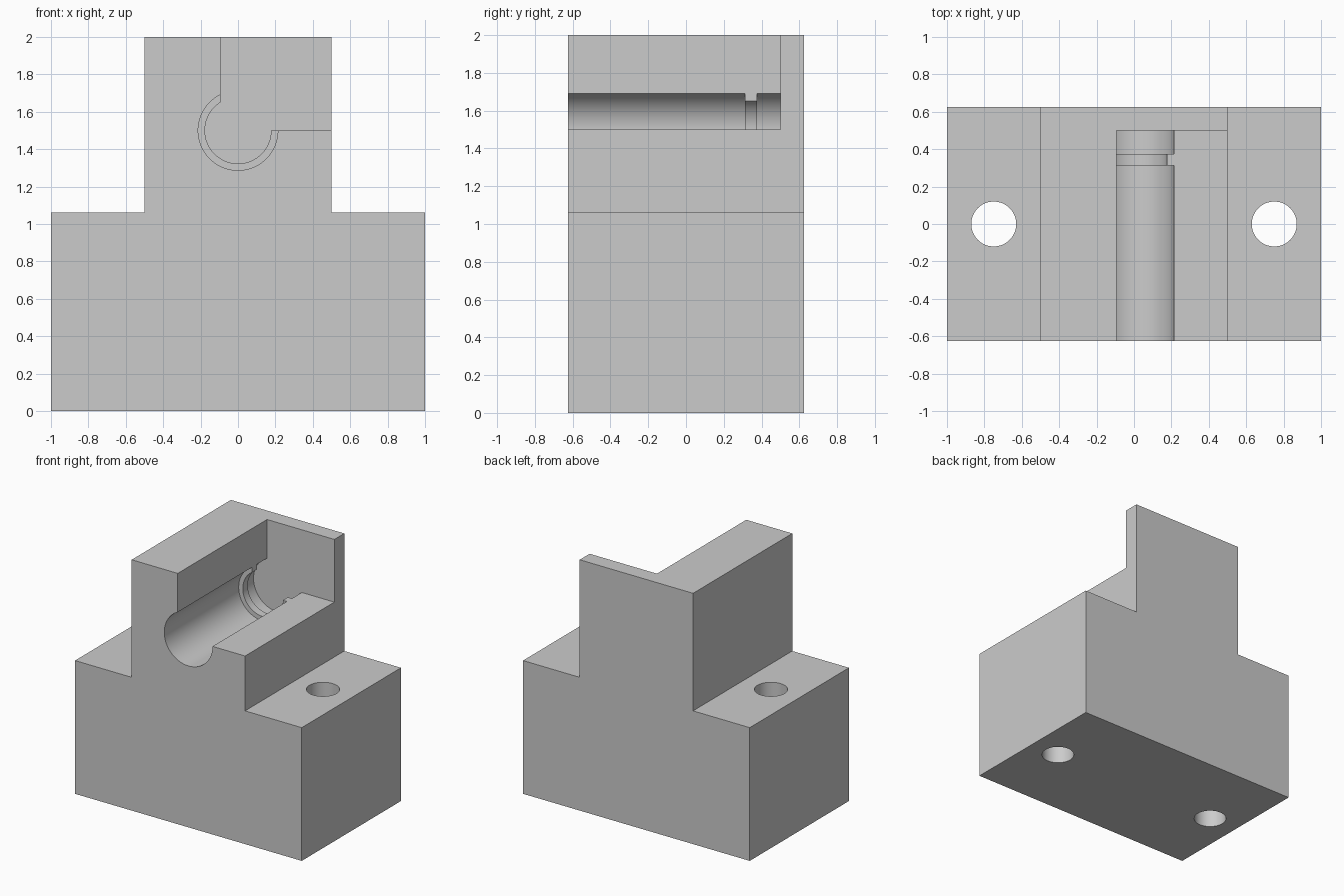
import bpy, bmesh, math

default = bpy.data.objects.get("Cube")
if default:
    bpy.data.objects.remove(default, do_unlink=True)

grey = bpy.data.materials.new("light grey")
grey.use_nodes = True
COLOUR = (0.6, 0.6, 0.6, 1)
grey.diffuse_color = COLOUR
grey.node_tree.nodes["Principled BSDF"].inputs["Base Color"].default_value = COLOUR


def extrude_profile(name, points, y0, y1):
    """Solid from an outline in the x-z plane, swept from y0 to y1."""
    bm = bmesh.new()
    face = bm.faces.new([bm.verts.new((x, y0, z)) for x, z in points])
    swept = bmesh.ops.extrude_face_region(bm, geom=[face])["geom"]
    bmesh.ops.translate(bm, vec=(0, y1 - y0, 0),
                        verts=[v for v in swept if isinstance(v, bmesh.types.BMVert)])
    bmesh.ops.recalc_face_normals(bm, faces=bm.faces)
    mesh = bpy.data.meshes.new(name)
    bm.to_mesh(mesh)
    bm.free()
    mesh.materials.append(grey)
    obj = bpy.data.objects.new(name, mesh)
    bpy.context.collection.objects.link(obj)
    return obj


def cylinder(name, radius, depth, location, rotation=(0, 0, 0)):
    bpy.ops.mesh.primitive_cylinder_add(vertices=96, radius=radius, depth=depth,
                                        location=location, rotation=rotation)
    obj = bpy.context.object
    obj.name = name
    obj.data.materials.append(grey)
    return obj


def bore(name, radius, y0, y1):
    return cylinder(name, radius, y1 - y0, (0, (y0 + y1) / 2, AXIS_Z),
                    (math.pi / 2, 0, 0))


def cut(target, cutter):
    cutter.hide_render = True
    mod = target.modifiers.new(cutter.name, 'BOOLEAN')
    mod.operation = 'DIFFERENCE'
    mod.solver = 'EXACT'
    mod.object = cutter
    bpy.context.view_layer.objects.active = target
    bpy.ops.object.modifier_apply(modifier=mod.name)
    bpy.data.objects.remove(cutter, do_unlink=True)


AXIS_Z = 1.5
HALF_DEPTH = 0.625
BACK_WALL = 0.5
BORE_R, LIP_R = 0.213, 0.177
LIP_FRONT, LIP_BACK = 0.313, 0.375
SLOT_X = -0.094
SHELF_Z = 1.0625

# Stepped block: wide base with a narrower upright
half = [(1, 0), (1, SHELF_Z), (0.5, SHELF_Z), (0.5, 2)]
outline = half + [(-x, z) for x, z in reversed(half)]
block = extrude_profile("bearing_block", outline, -HALF_DEPTH, HALF_DEPTH)

# Open corner and the narrow bore, as one keyhole-shaped cut
start = math.acos(SLOT_X / LIP_R)
steps = 64
arc = [start + (2 * math.pi - start) * i / steps for i in range(steps + 1)]
keyhole = [(LIP_R * math.cos(a), AXIS_Z + LIP_R * math.sin(a)) for a in arc]
keyhole += [(0.7, AXIS_Z), (0.7, 2.2), (SLOT_X, 2.2)]
cut(block, extrude_profile("keyhole_cutter", keyhole, -0.8, BACK_WALL))

# Wide bore on both sides of the retaining lip
cut(block, bore("front_bore_cutter", BORE_R, -0.8, LIP_FRONT))
cut(block, bore("rear_bore_cutter", BORE_R, LIP_BACK, BACK_WALL))

# Mounting holes through the shelves
for side in (-1, 1):
    cut(block, cylinder("mounting_hole_cutter", 0.12, 3, (side * 0.75, 0, 0.5)))

# Smooth the bores, keep the edges sharp
bpy.ops.object.select_all(action='DESELECT')
block.select_set(True)
bpy.context.view_layer.objects.active = block
bpy.ops.object.shade_smooth_by_angle(angle=math.radians(20))
